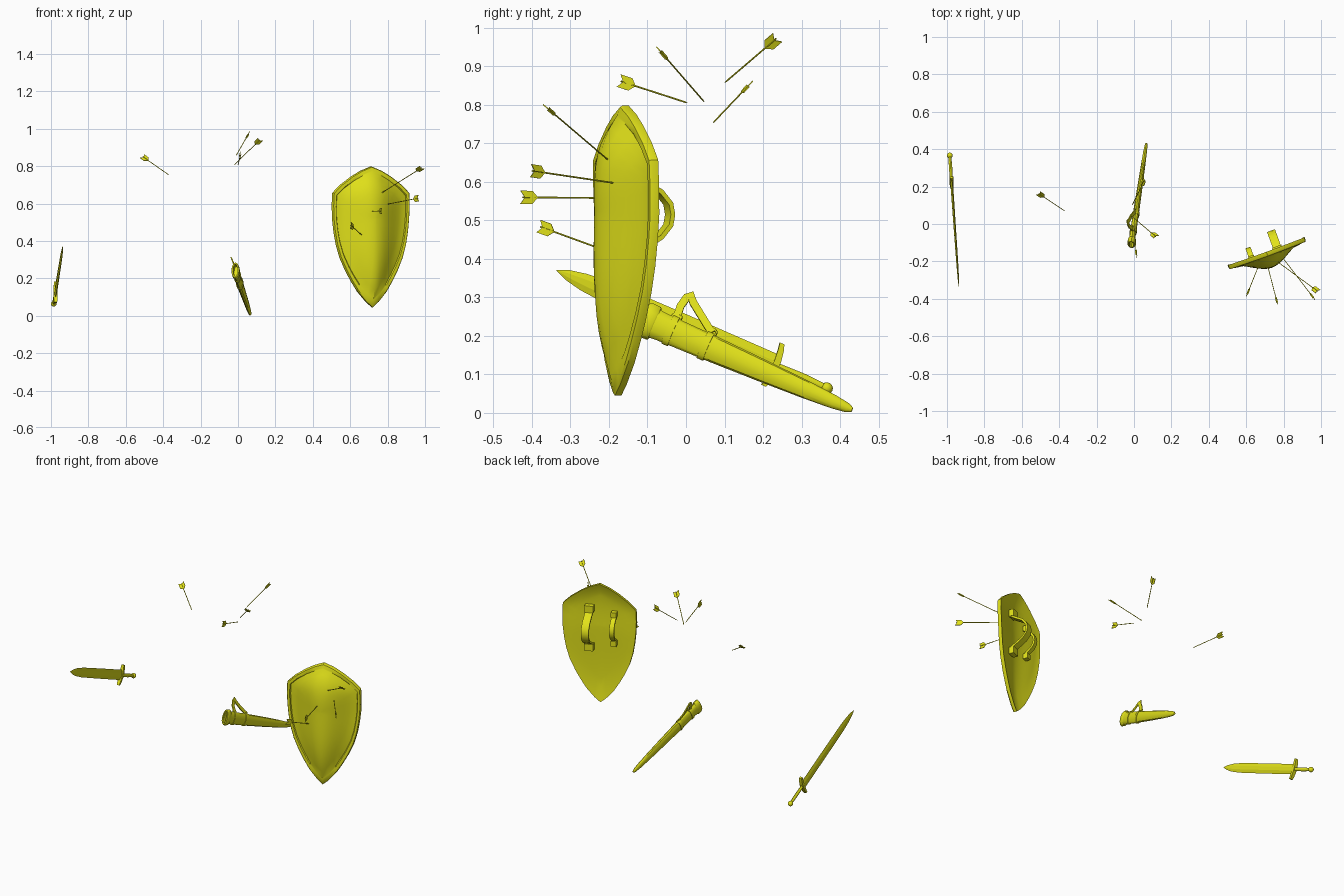
import bpy, bmesh, math
from mathutils import Vector, Matrix

if "Cube" in bpy.data.objects:
    bpy.data.objects.remove(bpy.data.objects["Cube"])

mat = bpy.data.materials.new("yellow")
mat.diffuse_color = (0.75, 0.75, 0.01, 1)
mat.use_nodes = True
mat.node_tree.nodes["Principled BSDF"].inputs["Base Color"].default_value = mat.diffuse_color


def finish(name, bm, mtx=Matrix(), angle=35):
    bmesh.ops.recalc_face_normals(bm, faces=bm.faces)
    me = bpy.data.meshes.new(name)
    bm.to_mesh(me)
    bm.free()
    me.transform(mtx)
    me.materials.append(mat)
    ob = bpy.data.objects.new(name, me)
    bpy.context.collection.objects.link(ob)
    bpy.ops.object.select_all(action='DESELECT')
    ob.select_set(True)
    bpy.context.view_layer.objects.active = ob
    bpy.ops.object.shade_smooth_by_angle(angle=math.radians(angle))
    return ob


def frame(origin, target, side):
    # local z runs origin -> target, local x follows side
    z = (Vector(target) - Vector(origin)).normalized()
    x = Vector(side)
    x = (x - z * x.dot(z)).normalized()
    m = Matrix((x, z.cross(x), z)).transposed().to_4x4()
    m.translation = Vector(origin)
    return m


def loft(bm, rings, cap=True):
    vs = [[bm.verts.new(p) for p in r] for r in rings]
    n = len(vs[0])
    for a, b in zip(vs, vs[1:]):
        for i in range(n):
            j = (i + 1) % n
            bm.faces.new((a[i], a[j], b[j], b[i]))
    if cap:
        bm.faces.new(vs[0])
        bm.faces.new(vs[-1])
    return vs


def oval(rx, ry, z, n=12, cx=0):
    return [(cx + rx * math.cos(k * math.tau / n), ry * math.sin(k * math.tau / n), z) for k in range(n)]


def strap(name, pts, wide, width, thick, mtx=Matrix()):
    # flat band swept along a planar path
    pts = [Vector(p) for p in pts]
    w = Vector(wide).normalized() * width / 2
    rings = []
    for i, p in enumerate(pts):
        t = (pts[min(i + 1, len(pts) - 1)] - pts[max(i - 1, 0)]).normalized()
        h = t.cross(w).normalized() * thick / 2
        rings.append([p + w + h, p - w + h, p - w - h, p + w - h])
    bm = bmesh.new()
    loft(bm, rings)
    return finish(name, bm, mtx)


# ---- shield: local x across, y to the back, z up
prof = [(.045, 0), (.075, .035), (.13, .082), (.185, .116), (.238, .145), (.31, .177), (.38, .197), (.45, .209),
        (.515, .216), (.59, .219), (.657, .216), (.70, .172), (.745, .11), (.775, .058), (.798, 0)]
MID = .52


def half_width(z):
    for (z0, w0), (z1, w1) in zip(prof, prof[1:]):
        if z <= z1:
            return w0 + (w1 - w0) * max(0, z - z0) / (z1 - z0)
    return 0


outline = [(w, z) for z, w in prof] + [(-w, z) for z, w in prof[-2:0:-1]]
shield_m = Matrix.Translation((.707, -.147, 0)) @ Matrix.Rotation(math.radians(20), 4, 'Z')


def shield_ring(s, base, bulge):
    ring = []
    for x, z in outline:
        x, z = x * s, MID + (z - MID) * s
        k = (z - MID) / (.278 if z > MID else .475)
        t = min(1, abs(x) / max(half_width(z), 1e-4))
        d = bulge * math.cos(math.pi / 2 * t) ** 2 * (1 - abs(k) ** 3)
        lean = .026 * max(0, -k) ** 1.5 + .006 * max(0, k)
        ring.append((x, -(base + d + lean), z))
    return ring


bm = bmesh.new()
steps = [.8, .7, .6, .5, .4, .3, .2, .1, .02]
rings = [shield_ring(s, 0.004, .03) for s in reversed(steps)]
rings += [shield_ring(.93, .002, .015), shield_ring(1, -.004, 0), shield_ring(1, .014, 0)]
rings += [shield_ring(.985, .02, 0), shield_ring(.92, .02, .03), shield_ring(.9, .01, .075)]
rings += [shield_ring(s, .008, .082) for s in steps]
loft(bm, rings)
finish("shield", bm, shield_m)


def grip(name, x, zc, h, out, width):
    shape = [(-1, 0), (-.72, 0), (-.62, .25), (-.42, .7), (-.2, .95), (0, 1), (.2, .95), (.42, .7), (.62, .25), (.72, 0), (1, 0)]
    strap(name, [(x, -.012 + (out + .012) * d, zc + h * v) for v, d in shape], (1, 0, 0), width, .012, shield_m)
    bm = bmesh.new()
    for v in (-.86, .86):
        bmesh.ops.create_cube(bm, size=1, matrix=Matrix.Translation((x, -.008, zc + h * v)) @ Matrix.Diagonal((width * 1.15, .03, h * .3, 1)))
    finish(name + "_feet", bm, shield_m)


grip("arm_strap", .062, .515, .14, .09, .045)
grip("hand_strap", -.085, .525, .105, .047, .028)

# ---- arrows: (tail, tip, vane side)
Z, X = (0, 0, 1), (1, 0, 0)
arrows = [((.985, -.362, .793), (.765, -.2, .655), X), ((.966, -.403, .629), (.8, -.187, .597), Z),
          ((.768, -.43, .56), (.715, -.225, .558), Z), ((.602, -.383, .485), (.663, -.232, .43), Z),
          ((-.513, .165, .853), (-.37, .07, .753), X), ((.058, .238, .975), (-.01, .1, .857), (.5, 0, 1)),
          ((.12, -.07, .943), (-.02, .048, .807), X), ((.013, -.175, .863), (0, .004, .805), Z)]
vane = [(0, .012), (.017, 0), (.017, .032), (0, .047)]
for i, (tail, tip, side) in enumerate(arrows):
    L = (Vector(tip) - Vector(tail)).length
    bm = bmesh.new()
    loft(bm, [oval(.0022, .0022, .006, 6), oval(.0022, .0022, L - .008, 6), oval(.0003, .0003, L, 6)])
    for sgn in (1, -1):
        loft(bm, [[(sgn * x, y, z) for x, z in vane] for y in (-.0015, .0015)])
    for sgn in (1, -1):
        loft(bm, [[(x, sgn * y, z) for y, z in ((0, .015), (.005, .006), (.005, .036), (0, .045))] for x in (-.001, .001)])
    finish(f"arrow_{i + 1}", bm, frame(tail, tip, side), 20)

# ---- sword: local z from pommel to tip, x along the blade width
sword_m = frame((-.985, .366, .064), (-.936, -.337, .371), (0, .4, .916))
bm = bmesh.new()
loft(bm, [[(w, 0, z), (w * .35, t, z), (-w * .35, t, z), (-w, 0, z), (-w * .35, -t, z), (w * .35, -t, z)]
          for z, w, t in ((.15, .03, .007), (.4, .03, .006), (.62, .0285, .005), (.69, .023, .004), (.735, .014, .003), (.768, .001, .0006))])
finish("sword_blade", bm, sword_m, 15)
bm = bmesh.new()
loft(bm, [oval(.009, .008, .01), oval(.0115, .009, .07), oval(.009, .008, .145)])
finish("sword_grip", bm, sword_m)
bm = bmesh.new()
bmesh.ops.create_uvsphere(bm, u_segments=14, v_segments=8, radius=.0155)
finish("sword_pommel", bm, sword_m)
bm = bmesh.new()
loft(bm, [[(x, y * t, .146 + b + z * t) for y, z in ((-1, -.8), (1, -.8), (1, .8), (-1, .8))]
          for x, t, b in ((-.06, .008, .008), (-.045, .0095, .004), (-.015, .011, 0), (.015, .011, 0), (.045, .0095, .004), (.06, .008, .008))])
finish("sword_guard", bm, sword_m)

# ---- scabbard: local z from mouth to tip, x along its width
sc_m = frame((-.014, -.108, .243), (.066, .431, .008), (0, .4, .916))
bm = bmesh.new()
loft(bm, [oval(.035, .011, .03), oval(.036, .011, .006), oval(.041, .018, .006), oval(.037, .0165, .05), oval(.034, .016, .2),
          oval(.029, .014, .34), oval(.0235, .012, .46), oval(.018, .010, .54), oval(.0125, .008, .58), oval(.006, .005, .594)])
finish("scabbard", bm, sc_m)
bm = bmesh.new()
loft(bm, [oval(.043, .02, .03), oval(.046, .022, .027), oval(.047, .022, .004), oval(.044, .02, -.003),
          oval(.036, .012, -.003), oval(.036, .012, .02)], False)
finish("scabbard_mouth", bm, sc_m)

# carrying strap and its loops
for i, z in enumerate((.075, .175)):
    bm = bmesh.new()
    rings = []
    for dz, d in ((-.009, 0), (-.009, .003), (.009, .003), (.009, 0), (-.009, 0)):
        rings.append(oval(.037 - i * .002 + d, .0165 + d, z + dz, 16))
    loft(bm, rings, False)
    finish(f"strap_loop_{i + 1}", bm, sc_m)
    o = sc_m @ Vector((.038, -.004, z))
    bpy.ops.mesh.primitive_torus_add(major_segments=14, minor_segments=6, major_radius=.012, minor_radius=.0035)
    ring = bpy.context.object
    ring.name = f"strap_ring_{i + 1}"
    ring.matrix_world = Matrix.Translation(o) @ Matrix.Rotation(math.radians(60), 4, 'Y')
    ring.data.materials.append(mat)
    bpy.ops.object.shade_smooth_by_angle(angle=math.radians(60))
a, b = (sc_m @ Vector((.038, -.004, z)) for z in (.075, .175))
top = Vector((-.035, .006, .307))
path = [a, a.lerp(top, .5) + Vector((-.003, -.005, 0)), a.lerp(top, .9), top + Vector((0, .006, .001)),
        top.lerp(b, .2), top.lerp(b, .6) + Vector((-.004, 0, 0)), b]
n = (top - a).cross(b - top).normalized()
strap("carrying_strap", path, n, .006, .02)
